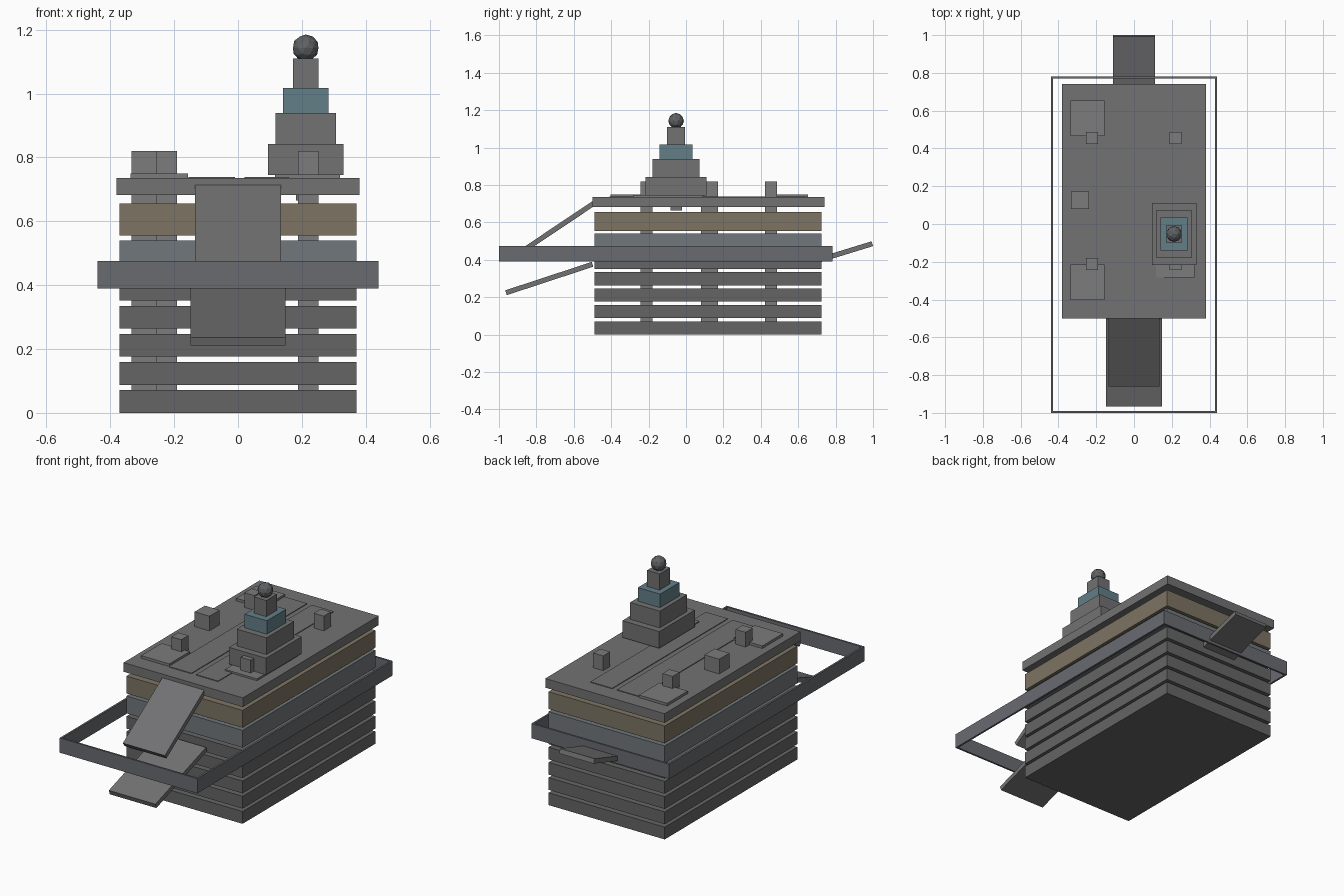
import bpy, bmesh, math
from mathutils import Vector, Matrix

if "Cube" in bpy.data.objects:
    bpy.data.objects.remove(bpy.data.objects["Cube"])


def material(name, rgb):
    m = bpy.data.materials.new(name)
    m.diffuse_color = (*rgb, 1)
    m.use_nodes = True
    m.node_tree.nodes["Principled BSDF"].inputs["Base Color"].default_value = m.diffuse_color
    return m


CONCRETE = material("dark_concrete", (0.13, 0.13, 0.132))
DECK = material("deck_grey", (0.168, 0.168, 0.173))
COLUMN = material("column_grey", (0.2, 0.2, 0.2))
TAN = material("tan_cladding", (0.205, 0.175, 0.125))
PALE = material("upper_blue_grey", (0.165, 0.185, 0.2))
GLASS = material("blue_glass", (0.124, 0.21, 0.245))
STEEL = material("band_steel", (0.14, 0.146, 0.163))
DARK = material("ball_dark", (0.115, 0.12, 0.125))


def finish(name, bm, mat):
    me = bpy.data.meshes.new(name)
    bmesh.ops.recalc_face_normals(bm, faces=bm.faces)
    bm.to_mesh(me)
    bm.free()
    ob = bpy.data.objects.new(name, me)
    bpy.context.collection.objects.link(ob)
    me.materials.append(mat)
    return ob


def box(name, x, y, z, mat):
    """Box from (min, max) ranges."""
    bm = bmesh.new()
    size = [r[1] - r[0] for r in (x, y, z)]
    mid = [(r[0] + r[1]) / 2 for r in (x, y, z)]
    bmesh.ops.create_cube(bm, size=1, matrix=Matrix.Translation(mid) @ Matrix.Diagonal((*size, 1)))
    return finish(name, bm, mat)


def ramp(name, half_width, start, end, thick=0.027):
    """Tilted slab whose centre line runs between two (y, z) points."""
    a, b = Vector((0, *start)), Vector((0, *end))
    d = b - a
    bm = bmesh.new()
    m = (Matrix.Translation((a + b) / 2) @ Matrix.Rotation(math.atan2(d.z, d.y), 4, 'X')
         @ Matrix.Diagonal((2 * half_width, d.length, thick, 1)))
    bmesh.ops.create_cube(bm, size=1, matrix=m)
    return finish(name, bm, DECK)


# Stacked floors with open gaps
FX, FY = (-0.371, 0.371), (-0.488, 0.724)
for i in range(5):
    box(f"floor_{i + 1}", FX, FY, (i * 0.088, i * 0.088 + 0.071), CONCRETE)
box("floor_upper", FX, FY, (0.44, 0.54), PALE)
box("floor_tan", FX, FY, (0.555, 0.655), TAN)
box("roof_deck", (-0.381, 0.381), (-0.50, 0.74), (0.682, 0.735), DECK)

# Columns running through every floor and above the roof
for x in (-0.223, 0.22):
    for y in (-0.212, 0.455):
        box("column", (x - 0.032, x + 0.032), (y - 0.032, y + 0.032), (0.01, 0.82), COLUMN)
box("stair_core", (-0.333, -0.238), (0.079, 0.172), (0.01, 0.82), COLUMN)

# Thin roof pads and lanes
for y in ((0.465, 0.653), (-0.403, -0.215)):
    box("roof_pad", (-0.337, -0.157), y, (0.73, 0.75), COLUMN)
box("tower_pad", (0.116, 0.32), (-0.284, 0.09), (0.73, 0.746), COLUMN)
for x in ((-0.155, -0.01), (0.02, 0.16)):
    box("roof_lane", x, (-0.41, 0.645), (0.73, 0.739), DECK)

# Stepped tower: half sizes and height range of each tier
TX, TY = 0.212, -0.053
tiers = [("tower_base", 0.118, 0.163, 0.745, 0.842, DECK),
         ("tower_middle", 0.095, 0.125, 0.842, 0.939, DECK),
         ("tower_glass", 0.071, 0.088, 0.939, 1.017, GLASS),
         ("tower_top", 0.040, 0.048, 1.017, 1.11, DECK),
         ("tower_root", 0.031, 0.031, 0.665, 0.76, DECK)]
for name, hx, hy, z0, z1, mat in tiers:
    box(name, (TX - hx, TX + hx), (TY - hy, TY + hy), (z0, z1), mat)

# Faceted ball on the tower
bm = bmesh.new()
bmesh.ops.create_icosphere(bm, subdivisions=2, radius=0.042,
                           matrix=Matrix.Translation((TX, TY, 1.143)))
finish("tower_ball", bm, DARK)

# Thin rectangular band around the building
RX, RY0, RY1, T, RZ = 0.44, -1.0, 0.782, 0.011, (0.39, 0.475)
for s in (-1, 1):
    box("band_side", sorted((s * RX, s * (RX - T))), (RY0, RY1), RZ, STEEL)
for y in (RY0, RY1 - T):
    box("band_end", (-RX + T, RX - T), (y, y + T), RZ, STEEL)

# Ramps front and back
ramp("front_upper_ramp", 0.134, (-0.49, 0.704), (-0.852, 0.462))
ramp("front_lower_ramp", 0.149, (-0.50, 0.376), (-0.962, 0.224))
ramp("back_ramp", 0.11, (0.69, 0.392), (0.996, 0.486))
